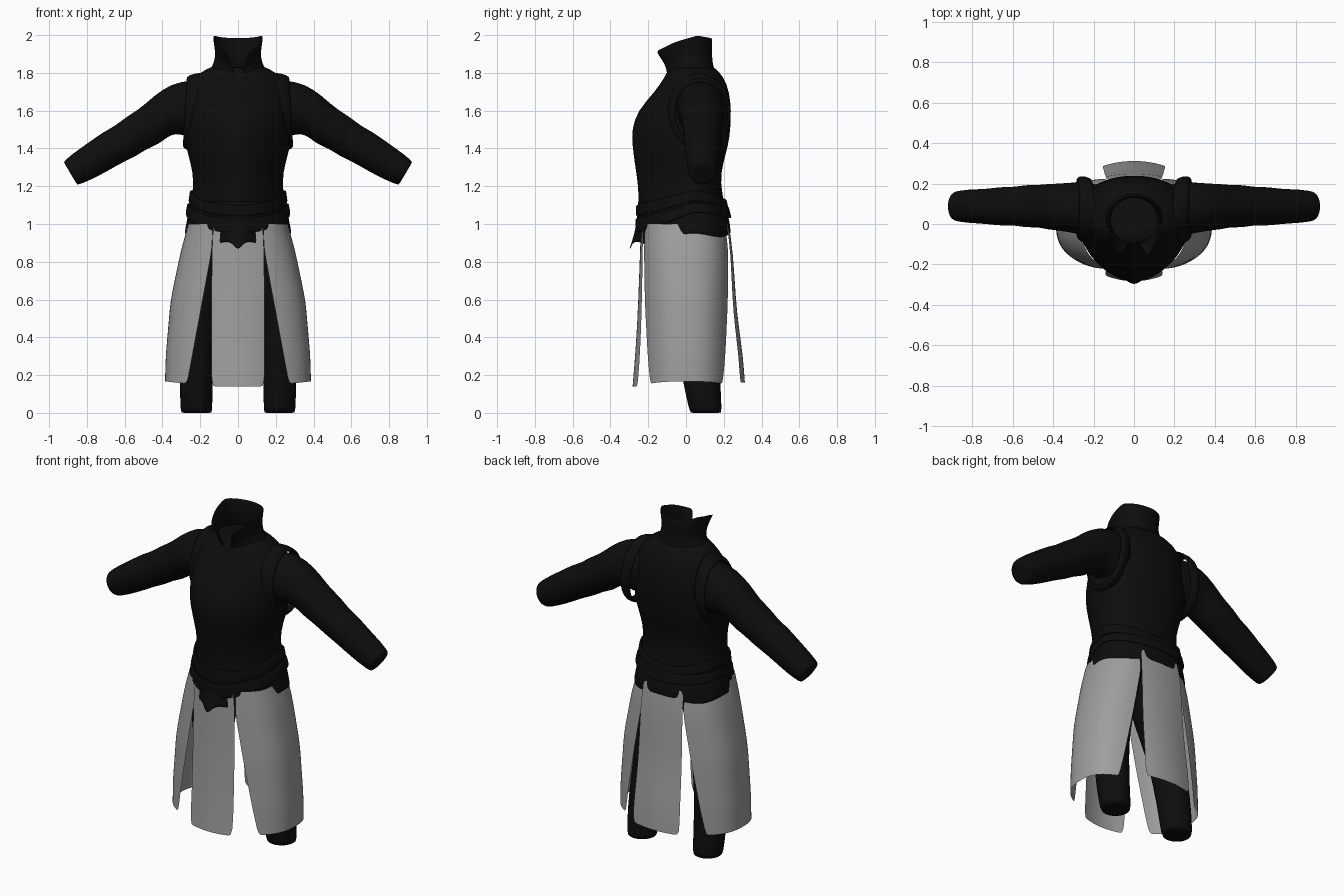
import bpy, math
from math import sin, cos, pi

cube = bpy.data.objects.get("Cube")
if cube:
    bpy.data.objects.remove(cube)


def material(name, rgb):
    m = bpy.data.materials.new(name)
    m.use_nodes = True
    m.diffuse_color = (*rgb, 1)
    bsdf = m.node_tree.nodes["Principled BSDF"]
    bsdf.inputs["Base Color"].default_value = (*rgb, 1)
    bsdf.inputs["Roughness"].default_value = 0.8
    return m


BLACK = material("black cloth", (0.004, 0.004, 0.004))
GREY = material("grey cloth", (0.34, 0.34, 0.34))


def lerp_table(table, z):
    """Interpolate rows of (key, values...) at key z."""
    rows = sorted(table)
    z = min(max(z, rows[0][0]), rows[-1][0])
    for a, b in zip(rows, rows[1:]):
        if z <= b[0]:
            k = (z - a[0]) / (b[0] - a[0])
            return [p + (q - p) * k for p, q in zip(a[1:], b[1:])]


def loft(name, rings, mat, closed=True, caps=False, subdiv=1, thick=0):
    """Skin a list of equal-length point rings."""
    if caps:
        rings = [rings[0]] + rings + [rings[-1]]
        for i, j in ((0, 1), (-1, -2)):
            n = len(rings[i])
            c = [sum(p[k] for p in rings[i]) / n for k in range(3)]
            rings[i] = [[c[k] + (p[k] - c[k]) * 0.93 for k in range(3)] for p in rings[j]]
    n = len(rings[0])
    verts = [p for r in rings for p in r]
    faces = []
    for i in range(len(rings) - 1):
        for j in range(n if closed else n - 1):
            k = (j + 1) % n
            faces.append((i * n + j, i * n + k, (i + 1) * n + k, (i + 1) * n + j))
    if caps:
        faces.append(tuple(reversed(range(n))))
        faces.append(tuple(range(len(verts) - n, len(verts))))
    me = bpy.data.meshes.new(name)
    me.from_pydata(verts, [], faces)
    me.materials.append(mat)
    ob = bpy.data.objects.new(name, me)
    bpy.context.collection.objects.link(ob)
    if thick:
        s = ob.modifiers.new("thickness", "SOLIDIFY")
        s.thickness, s.offset = thick, 0
    if subdiv:
        ob.modifiers.new("smooth", "SUBSURF").levels = subdiv
        ob.modifiers["smooth"].render_levels = subdiv
    bpy.ops.object.select_all(action="DESELECT")
    ob.select_set(True)
    bpy.context.view_layer.objects.active = ob
    bpy.ops.object.shade_smooth_by_angle(angle=math.radians(50))
    return ob


def oval(t, hx, yf, yb, cy=0.03, pf=1.8, pb=2.2):
    """Point on an oval whose front and back halves differ."""
    c, s = cos(t), sin(t)
    p, depth = (pf, cy - yf) if s < 0 else (pb, yb - cy)
    x = math.copysign(abs(c) ** (2 / p), c) * hx
    return x, cy + math.copysign(abs(s) ** (2 / p), s) * depth


N = 48
ANGLES = [2 * pi * i / N for i in range(N)]

# Torso: height, half width, front, back
TORSO = [(0.86, .295, -.245, .24), (1.0, .27, -.248, .228), (1.1, .25, -.25, .205),
         (1.22, .232, -.255, .18), (1.32, .25, -.272, .195), (1.42, .28, -.285, .225),
         (1.5, .285, -.288, .235), (1.6, .275, -.258, .24), (1.7, .27, -.165, .23),
         (1.78, .235, -.11, .2), (1.83, .15, -.09, .15)]
loft("torso", [[(*oval(t, *row[1:]), row[0]) for t in ANGLES]
               for row in TORSO if row[0] >= 1], BLACK, caps=True)


def band(name, top, bottom, grow, steps=4, flare=0, thick=0.012):
    """Band around the waist between two height rules."""
    rings = []
    for i in range(steps + 1):
        ring = []
        for t in ANGLES:
            z = top(t) + (bottom(t) - top(t)) * i / steps
            hx, yf, yb = lerp_table(TORSO, z)
            x, y = oval(t, hx + grow, yf - grow, yb + grow)
            ring.append((x, y - flare * max(0, -sin(t)) ** 30 * (i / steps) ** 2, z))
        rings.append(ring)
    return loft(name, rings, BLACK, thick=thick)


# Jacket hem with a front point
HEM_FRONT = [(0, .85), (.13, .9), (.3, .908), (.5, .882), (.8, .885), (1, .95)]


def hem(t):
    if sin(t) <= 0:
        return lerp_table(HEM_FRONT, abs(cos(t)))[0]
    return .95 - .02 * sin(2 * t) ** 2


band("jacket_hem", lambda t: 1.12, hem, 0.002, steps=6, flare=.055, thick=.006)


# Waist wraps, dipping toward the front
def dip(side, front, back):
    return lambda t: side + ((front - side) * -sin(t) if sin(t) < 0 else (back - side) * sin(t) ** 2)


band("belt_lower", dip(1.11, 1.03, 1.09), dip(1.06, .95, 1.03), 0.014)
band("belt_upper", dip(1.18, 1.1, 1.13), dip(1.12, 1.04, 1.08), 0.01)

# Collar: fraction up, half width, front, back
COLLAR = [(0, .155, -.1, .155), (.2, .13, -.098, .14), (.45, .116, -.11, .134),
          (.7, .12, -.145, .134), (1, .13, -.19, .135)]
RIM = [(-.2, 1.895), (-.13, 1.93), (-.06, 1.965), (.06, 2.0), (.14, 1.985)]
rings = []
for v, hx, yf, yb in COLLAR:
    gap = math.radians(4 + 26 * v)
    ring = []
    for i in range(33):
        t = -pi / 2 + gap + (2 * pi - 2 * gap) * i / 32
        x, y = oval(t, hx, yf, yb, pf=2.0, pb=2.0)
        base = 1.8 - .06 * max(0, -sin(t)) ** 2
        ring.append((x, y, base + (lerp_table(RIM, y)[0] - base) * v))
    rings.append(ring)
loft("collar", rings, BLACK, closed=False, thick=.008)

# Sleeves: upper edge x z, lower edge x z, front y, back y
SLEEVE = [(.16, 1.75, .2, 1.45, -.06, .2), (.3, 1.767, .28, 1.465, -.05, .21),
          (.41, 1.708, .33, 1.48, -.032, .2), (.47, 1.655, .375, 1.46, -.03, .2),
          (.53, 1.605, .42, 1.42, -.015, .193), (.59, 1.57, .48, 1.4, -.02, .195),
          (.65, 1.52, .54, 1.357, -.005, .183), (.71, 1.49, .61, 1.327, -.01, .185),
          (.78, 1.44, .68, 1.285, 0, .173), (.88, 1.37, .78, 1.232, .005, .172),
          (.924, 1.33, .85, 1.205, .015, .16)]
ARMHOLE = [(.19, 1.8, .24, 1.39, -.1, .225), (.25, 1.79, .283, 1.395, -.085, .238),
           (.272, 1.772, .29, 1.42, -.06, .222)]


def arm_ring(row, side):
    ux, uz, lx, lz, y0, y1 = row
    ring = []
    for i in range(24):
        t = 2 * pi * i / 24
        k = (1 + sin(t)) / 2
        ring.append((side * (lx + (ux - lx) * k), (y0 + y1) / 2 + (y1 - y0) / 2 * cos(t),
                     lz + (uz - lz) * k))
    return ring if side > 0 else ring[::-1]


# Legs: height, centre x, centre y, radius x, radius y
LEG = [(0, .22, .105, .085, .085), (.15, .222, .085, .087, .1), (.35, .212, .06, .09, .105),
       (.55, .19, .03, .1, .115), (.75, .165, .01, .125, .15), (.97, .13, 0, .125, .19)]

# Skirt side panels: height, half width, front, back
SKIRT = [(.15, .387, -.232, .238), (.3, .383, -.236, .242), (.6, .357, -.238, .242),
         (.88, .298, -.236, .237), (1.0, .262, -.235, .222)]


def side_panel(side):
    rings = []
    for i in range(13):
        v = i / 12
        ring = []
        for j in range(25):
            z = 1.0 - v * .845 + .012 * v * sin(pi * j / 24)
            hx, yf, yb = lerp_table(SKIRT, z)
            edge = .135 + max(0, .88 - z) * .185
            a = math.acos((edge / hx) ** 1.25)
            t = -a + 2 * a * j / 24
            x, y = oval(t, hx, yf, yb, cy=0, pf=2.5, pb=2.5)
            ring.append((side * x, y, z))
        rings.append(ring if side > 0 else ring[::-1])
    return rings


for side, label in ((1, "left"), (-1, "right")):
    loft(label + "_sleeve", [arm_ring(r, side) for r in SLEEVE], BLACK, caps=True)
    loft(label + "_armhole_edge", [arm_ring(r, side) for r in ARMHOLE], BLACK, thick=.01)
    loft(label + "_leg", [[(side * cx + rx * cos(t), cy + ry * sin(t), z) for t in ANGLES[::2]]
                          for z, cx, cy, rx, ry in LEG], BLACK, caps=True)
    loft(label + "_skirt_panel", side_panel(side), GREY, closed=False)

# Front and back skirt panels: height, y, half width
FRONT = [(.14, -.283, .143), (.35, -.265, .14), (.6, -.252, .14), (.9, -.242, .138), (1.0, -.238, .13)]
BACK = [(.16, .312, .157), (.3, .302, .153), (.45, .28, .148), (.6, .263, .144),
        (.85, .25, .14), (1.0, .226, .135)]
for name, table, bow in (("front_skirt_panel", FRONT, .028), ("back_skirt_panel", BACK, -.026)):
    rings = []
    for z, y, w in table:
        rings.append([(w * u / 6, y + bow * (u / 6) ** 2 * (1.1 - z * .7), z) for u in range(-6, 7)])
    loft(name, rings, GREY, closed=False)
